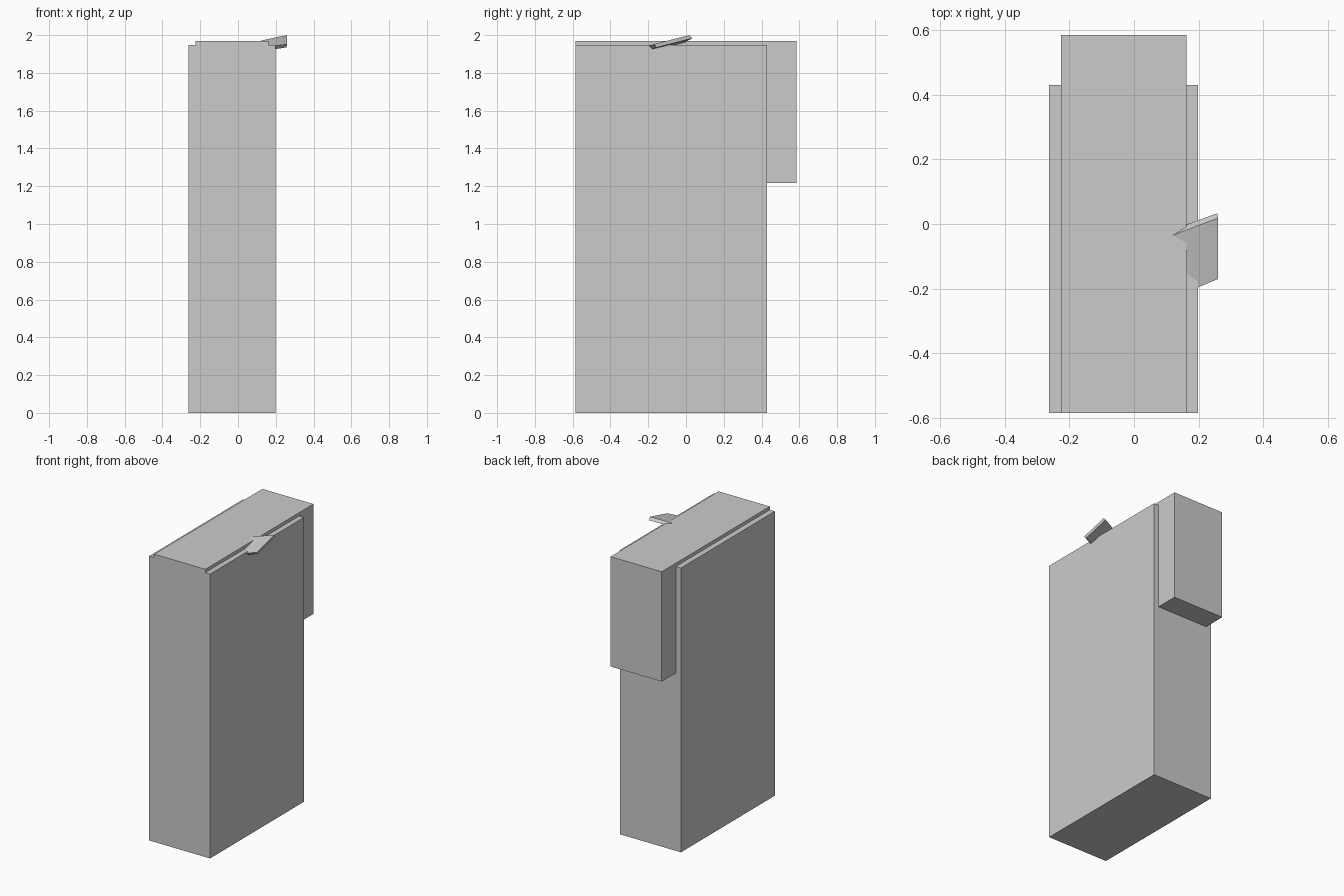
import bpy, bmesh
from mathutils import Vector

default = bpy.data.objects.get("Cube")
if default:
    bpy.data.objects.remove(default, do_unlink=True)

grey = bpy.data.materials.new("light_grey")
grey.use_nodes = True
colour = (0.6, 0.6, 0.6, 1)
grey.diffuse_color = colour
grey.node_tree.nodes["Principled BSDF"].inputs["Base Color"].default_value = colour


def finish(name, bm):
    bmesh.ops.recalc_face_normals(bm, faces=bm.faces)
    mesh = bpy.data.meshes.new(name)
    bm.to_mesh(mesh)
    bm.free()
    mesh.materials.append(grey)
    obj = bpy.data.objects.new(name, mesh)
    bpy.context.collection.objects.link(obj)
    return obj


def extrude_side_profile(name, profile, x0, x1):
    """Extrude a closed (y, z) outline along x."""
    bm = bmesh.new()
    face = bm.faces.new([bm.verts.new((x0, y, z)) for y, z in profile])
    ext = bmesh.ops.extrude_face_region(bm, geom=[face])["geom"]
    verts = [v for v in ext if isinstance(v, bmesh.types.BMVert)]
    bmesh.ops.translate(bm, verts=verts, vec=(x1 - x0, 0, 0))
    return finish(name, bm)


# Main case
front, back, top, lid_top = -0.585, 0.43, 1.947, 1.97
extrude_side_profile("case_body",
                     [(front, 0), (back, 0), (back, top), (front, top)],
                     -0.263, 0.198)

# Lid strip that runs back and folds down behind the case
extrude_side_profile("lid_with_rear_block",
                     [(front, top), (back, top), (back, 1.218),
                      (-front, 1.218), (-front, lid_top), (front, lid_top)],
                     -0.225, 0.162)

# Tilted tab: slightly bent slab, lofted through stations along x
stations = [  # x, back y, back z, front y, front z
    (0.12, -0.035, 1.97, -0.23, 1.918),
    (0.20, -0.004, 1.988, -0.195, 1.943),
    (0.26, 0.018, 2.0, -0.17, 1.952),
]
drop = Vector((-0.003, 0.015, -0.017))
bm = bmesh.new()
rings = []
for x, yb, zb, yf, zf in stations:
    b, f = Vector((x, yb, zb)), Vector((x, yf, zf))
    rings.append([bm.verts.new(p) for p in (b, f, f + drop, b + drop)])
for r, s in zip(rings, rings[1:]):
    for i in range(4):
        j = (i + 1) % 4
        bm.faces.new((r[i], r[j], s[j], s[i]))
bm.faces.new(rings[0])
bm.faces.new(rings[-1])
finish("tilted_tab", bm)
